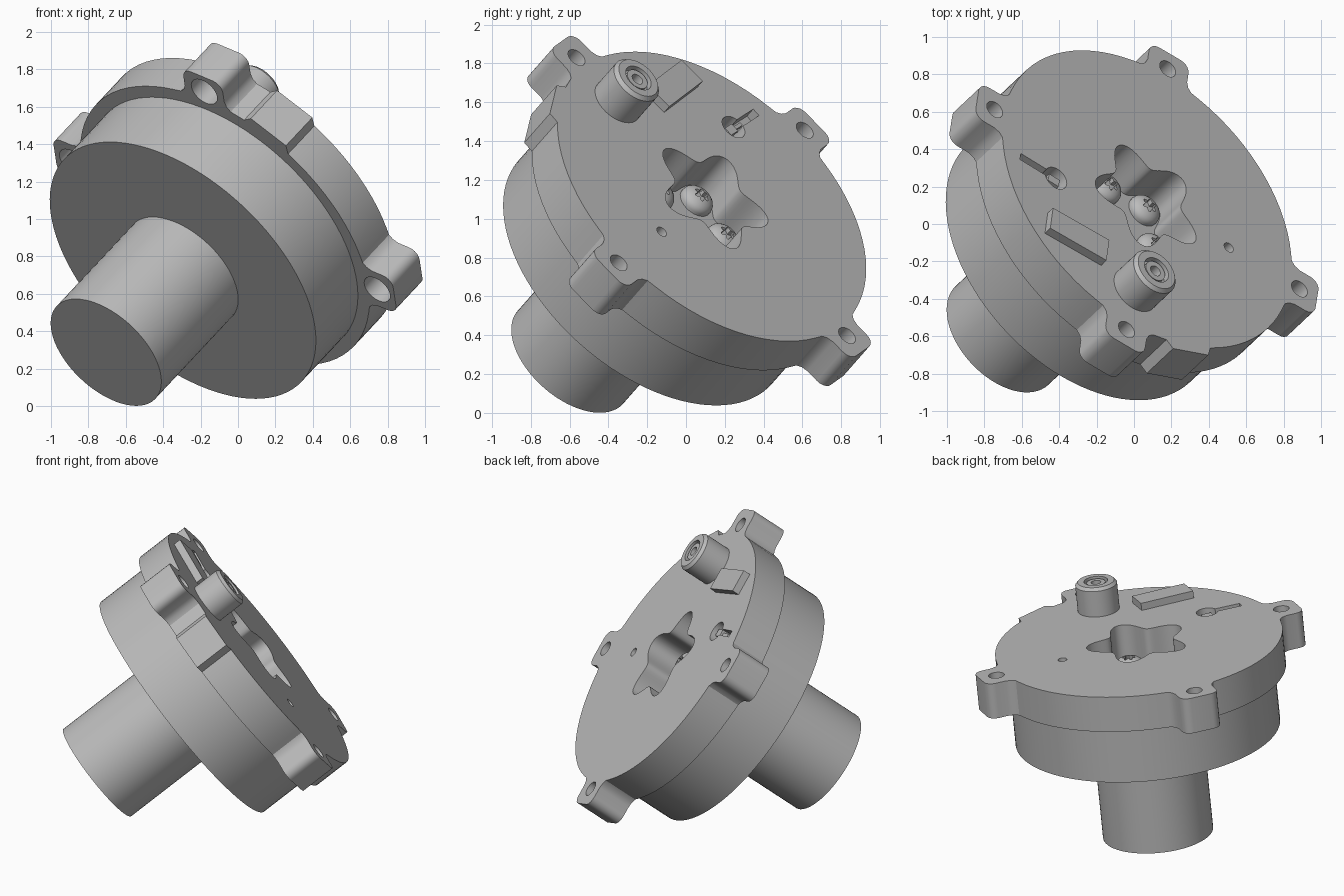
import bpy, bmesh
from math import sin, cos, pi, radians, hypot, sqrt
from mathutils import Matrix, Vector

old = bpy.data.objects.get("Cube")
if old:
    bpy.data.objects.remove(old, do_unlink=True)

mat = bpy.data.materials.new("machined grey")
mat.use_nodes = True
GREY = (0.5, 0.5, 0.5, 1)
mat.diffuse_color = GREY
mat.node_tree.nodes["Principled BSDF"].inputs["Base Color"].default_value = GREY

# Tilted frame: local z runs along the shaft, local origin is the housing bottom
n = Vector((0.575, 0.54, 0.614)).normalized()
u = Vector((0, 0, 1)).cross(n).normalized()
v = n.cross(u)
FRAME = Matrix((u, v, n)).transposed().to_4x4()
FRAME.translation = (-0.295, -0.21, 0.725)

SHAFT, BODY, SEAM, TOP = -0.714, 0.87, 0.39, 0.635
RIM = 0.945
LUGS = [radians(25.5 + 90 * k) for k in range(4)]
PAD = radians(140)


def finish(bm, name):
    bmesh.ops.recalc_face_normals(bm, faces=bm.faces)
    me = bpy.data.meshes.new(name)
    bm.to_mesh(me)
    bm.free()
    ob = bpy.data.objects.new(name, me)
    bpy.context.collection.objects.link(ob)
    me.materials.append(mat)
    ob.matrix_world = FRAME
    return ob


def prism(name, outline, h0, h1):
    bm = bmesh.new()
    low = [bm.verts.new((x, y, h0)) for x, y in outline]
    high = [bm.verts.new((x, y, h1)) for x, y in outline]
    bm.faces.new(low[::-1])
    bm.faces.new(high)
    for i in range(len(low)):
        j = (i + 1) % len(low)
        bm.faces.new((low[i], low[j], high[j], high[i]))
    return finish(bm, name)


def lathe(name, profile, centre=(0, 0), steps=48):
    # Closed solid from (radius, height) points that start and end on the axis
    bm = bmesh.new()
    vs = [bm.verts.new((r, 0, h)) for r, h in profile]
    edges = [bm.edges.new(p) for p in zip(vs, vs[1:])]
    bmesh.ops.spin(bm, geom=vs + edges, cent=(0, 0, 0), axis=(0, 0, 1),
                   angle=2 * pi, steps=steps)
    bmesh.ops.remove_doubles(bm, verts=bm.verts, dist=1e-5)
    bmesh.ops.translate(bm, verts=bm.verts, vec=(*centre, 0))
    return finish(bm, name)


def circle(r, centre=(0, 0), steps=32):
    return [(centre[0] + r * cos(2 * pi * i / steps),
             centre[1] + r * sin(2 * pi * i / steps)) for i in range(steps)]


def wavy(r, amp, lobes, phase, centre=(0, 0), steps=100):
    pts = []
    for i in range(steps):
        t = 2 * pi * i / steps
        q = r + amp * cos(lobes * (t - phase))
        pts.append((centre[0] + q * cos(t), centre[1] + q * sin(t)))
    return pts


def box(centre, length, width, angle):
    c, s = cos(angle), sin(angle)
    pts = []
    for i, j in ((-1, -1), (1, -1), (1, 1), (-1, 1)):
        x, y = i * length / 2, j * width / 2
        pts.append((centre[0] + x * c - y * s, centre[1] + x * s + y * c))
    return pts


def polar(r, a):
    return r * cos(a), r * sin(a)


def cut(ob, *cutters):
    bpy.context.view_layer.objects.active = ob
    for c in cutters:
        mod = ob.modifiers.new("cut", 'BOOLEAN')
        mod.operation, mod.solver, mod.object = 'DIFFERENCE', 'EXACT', c
        bpy.ops.object.modifier_apply(modifier=mod.name)
        bpy.data.objects.remove(c, do_unlink=True)


# Shaft and round housing
parts = [lathe("shaft", [(0, SHAFT), (0.362, SHAFT), (0.362, 0.01), (0, 0.01)], steps=64),
         lathe("housing", [(0, 0), (BODY, 0), (BODY, SEAM), (0, SEAM)], steps=96)]


# Flange outline: rim arcs joined by filleted lugs and one flat pad
def feature(half, angle):
    pts = half + [(r, -t) for r, t in reversed(half)]
    return [(r * cos(angle) + t * sin(angle), r * sin(angle) - t * cos(angle))
            for r, t in pts]


corner = [(1.06 + 0.06 * sin(a), 0.07 + 0.06 * cos(a))
          for a in (radians(18 * k) for k in range(6))]
lug = [(sqrt(RIM ** 2 - 0.2 ** 2), 0.2), (0.932, 0.165), (0.955, 0.142), (0.99, 0.13)] + corner
pad = [(sqrt(RIM ** 2 - 0.15 ** 2), 0.15), (0.985, 0.12)]
items = [(a, lug, 0.215) for a in LUGS] + [(PAD, pad, 0.16)]
items.sort()
outline = []
for k, (a, half, w) in enumerate(items):
    outline += feature(half, a)
    nxt, _, w2 = items[(k + 1) % len(items)]
    start, end = a + w / RIM, (nxt - w2 / RIM)
    if end < start and k == len(items) - 1:
        end += 2 * pi
    steps = max(1, int((end - start) / radians(4)))
    outline += [polar(RIM, start + (end - start) * i / steps) for i in range(steps + 1)]
flange = prism("flange", outline, SEAM, TOP)

# Flange openings: lobed centre pocket, lug holes, pin hole and cable slot
cut(flange, prism("pocket", wavy(0.285, 0.06, 5, radians(45)), SEAM - 0.1, TOP + 0.1))
for a in LUGS:
    at = polar(1.005, a)
    cut(flange, prism("bolt_hole", circle(0.052, at), SEAM - 0.1, TOP + 0.1),
        prism("counterbore", circle(0.085, at), SEAM - 0.1, SEAM + 0.14))
socket, slot_end = Vector((0.415, 0.453)), Vector((0.63, 0.55))
along = slot_end - socket
cut(flange,
    prism("pin_hole", circle(0.03, (-0.487, -0.23)), TOP - 0.1, TOP + 0.1),
    prism("slot", box((socket + slot_end) / 2, along.length, 0.045, radians(24)),
          TOP - 0.06, TOP + 0.1),
    prism("socket", circle(0.07, socket), TOP - 0.12, TOP + 0.1))
parts.append(flange)

# Small connector in the socket
parts.append(prism("connector", box(socket, 0.07, 0.05, radians(24)), TOP - 0.13, TOP - 0.02))
parts.append(prism("connector_lead", box(socket + along * 0.3, 0.1, 0.02, radians(24)),
                   TOP - 0.07, TOP - 0.035))

# Five domed screws with star recesses
for k in range(5):
    at = polar(0.215, radians(45 + 72 * k))
    dome = [(0, SEAM - 0.02), (0.092, SEAM - 0.02)]
    dome += [(0.092 * cos(a), SEAM + 0.015 + 0.055 * sin(a))
             for a in (radians(15 * i) for i in range(6))]
    screw = lathe(f"screw_{k + 1}", dome + [(0, SEAM + 0.07)], at, 32)
    cut(screw, prism("star", wavy(0.036, 0.009, 6, 0, at, 48), SEAM + 0.035, TOP))
    parts.append(screw)

# Raised round post with nested rings
H = TOP + 0.2
parts.append(lathe("post", [(0, TOP - 0.01), (0.1375, TOP - 0.01), (0.1375, H - 0.02),
                            (0.12, H), (0.078, H), (0.078, H - 0.04), (0.062, H - 0.04),
                            (0.062, H - 0.01), (0.032, H - 0.01), (0.032, H - 0.1),
                            (0, H - 0.1)], (-0.31, 0.618)))

# Raised rectangular block
parts.append(prism("label_block", box((0.11, 0.70), 0.37, 0.155, radians(26.5)),
                   TOP - 0.01, TOP + 0.05))

# Smooth curved walls, keep hard edges
bpy.ops.object.select_all(action='DESELECT')
for ob in parts:
    ob.select_set(True)
bpy.context.view_layer.objects.active = parts[0]
bpy.ops.object.shade_smooth_by_angle(angle=radians(30))
